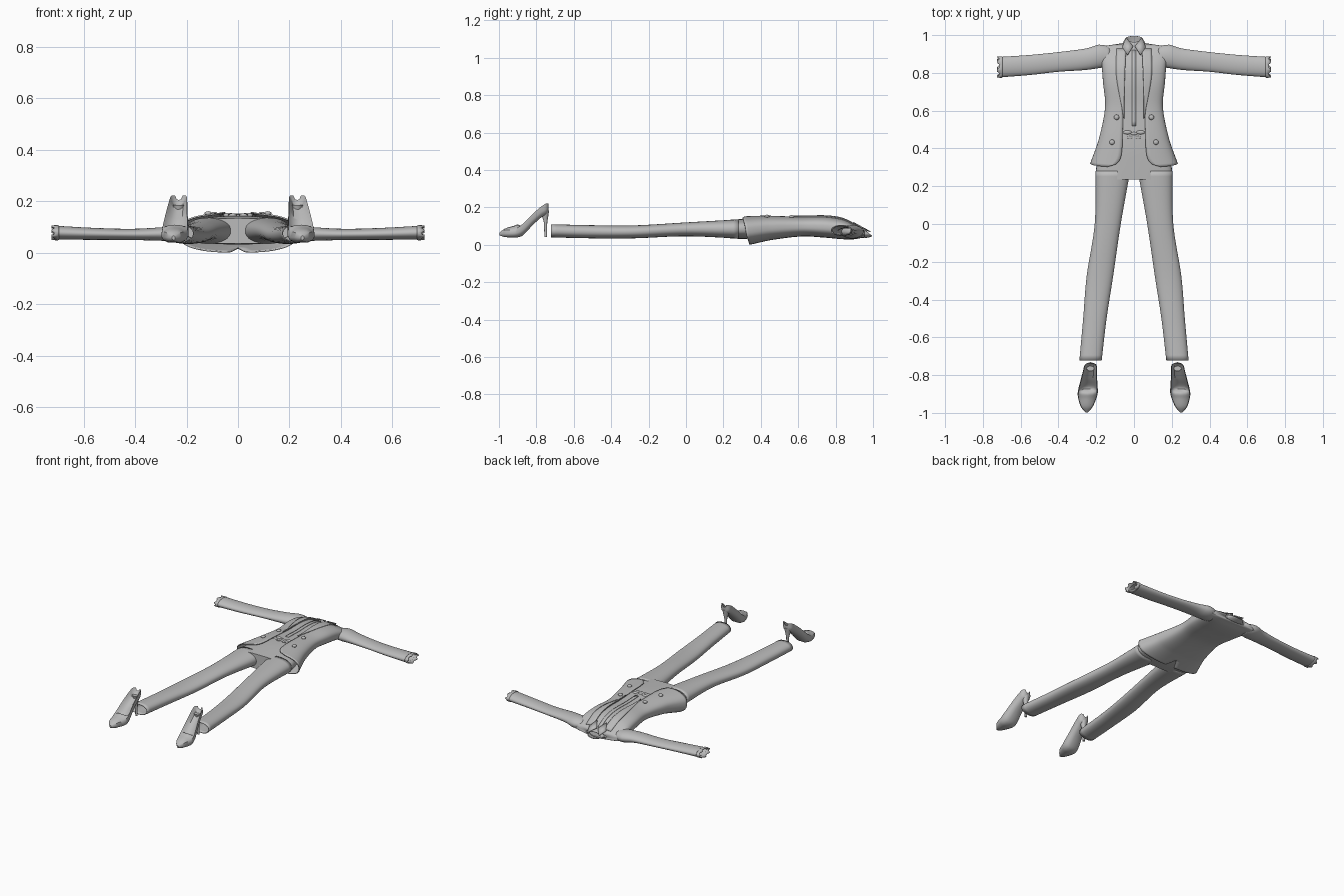
import bpy, bmesh, math
from mathutils import Vector

cube = bpy.data.objects.get("Cube")
if cube:
    bpy.data.objects.remove(cube, do_unlink=True)

cloth = bpy.data.materials.new("plain grey")
cloth.use_nodes = True
GREY = (0.5, 0.5, 0.5, 1)
cloth.diffuse_color = GREY
cloth.node_tree.nodes["Principled BSDF"].inputs["Base Color"].default_value = GREY
POWER = 0.75          # squareness of the body cross-sections


def finish(name, bm, mirror=False, thick=0.0):
    bmesh.ops.remove_doubles(bm, verts=bm.verts, dist=0.0002)
    bmesh.ops.recalc_face_normals(bm, faces=bm.faces)
    mesh = bpy.data.meshes.new(name)
    bm.to_mesh(mesh)
    bm.free()
    mesh.materials.append(cloth)
    ob = bpy.data.objects.new(name, mesh)
    bpy.context.collection.objects.link(ob)
    if mirror:
        mod = ob.modifiers.new("mirror", 'MIRROR')
        mod.merge_threshold = 0.0005
    if thick:
        mod = ob.modifiers.new("thickness", 'SOLIDIFY')
        mod.thickness = thick
    bpy.ops.object.select_all(action='DESELECT')
    ob.select_set(True)
    bpy.context.view_layer.objects.active = ob
    bpy.ops.object.shade_smooth_by_angle(angle=math.radians(40))
    return ob


def skin(name, rings, closed=True, caps=False, **kw):
    """Bridge a list of point rings into a surface."""
    bm = bmesh.new()
    rows = [[bm.verts.new(p) for p in ring] for ring in rings]
    n = len(rows[0])
    for a, b in zip(rows, rows[1:]):
        for i in range(n if closed else n - 1):
            j = (i + 1) % n
            bm.faces.new((a[i], a[j], b[j], b[i]))
    if caps:
        bm.faces.new(rows[0])
        bm.faces.new(rows[-1])
    return finish(name, bm, **kw)


def sample(rows, t):
    """Smooth interpolation of a table whose first column is the position."""
    rows = sorted(rows)
    t = min(max(t, rows[0][0]), rows[-1][0])
    i = max(k for k in range(len(rows) - 1) if rows[k][0] <= t)
    a, b = rows[i], rows[i + 1]
    p, q = rows[max(i - 1, 0)], rows[min(i + 2, len(rows) - 1)]
    h = b[0] - a[0]
    u = (t - a[0]) / h
    out = []
    for k in range(1, len(a)):
        m0 = (b[k] - p[k]) / (b[0] - p[0]) * h
        m1 = (q[k] - a[k]) / (q[0] - a[0]) * h
        out.append((2*u**3 - 3*u**2 + 1) * a[k] + (u**3 - 2*u*u + u) * m0
                   + (3*u*u - 2*u**3) * b[k] + (u**3 - u*u) * m1)
    return out


def steps(a, b, n):
    return [a + (b - a) * i / n for i in range(n + 1)]


def bend(v, p):
    return math.copysign(abs(v) ** p, v)


def oval(rx, lo, hi, ang, p=POWER):
    """Point of a squarish oval, measured from the chest side."""
    return (rx * bend(math.sin(ang), p),
            (lo + hi) / 2 + (hi - lo) / 2 * bend(math.cos(ang), p))


def tube(name, rows, n, tilt=0.0, p=POWER, sides=32, **kw):
    """Loft along y; rows are (y, centre x, half width, low z, high z)."""
    rings = []
    for y in steps(rows[0][0], rows[-1][0], n):
        cx, rx, lo, hi = sample(rows, y)
        ring = []
        for i in range(sides):
            x, z = oval(rx, lo, hi, math.tau * i / sides, p)
            ring.append((cx + x, y - tilt * (z - (lo + hi) / 2), z))
        rings.append(ring)
    return skin(name, rings, **kw)


# Jacket body: y, half width, back z, chest z; open front and back vent
JACKET = [(.30, .232, .0, .155), (.45, .186, .025, .157), (.62, .153, .045, .151),
          (.75, .164, .038, .152), (.84, .171, .03, .138), (.90, .178, .03, .108),
          (.94, .172, .037, .085), (.955, .075, .037, .075)]
GAP = [(.30, .14), (.315, .095), (.36, .068), (.50, .06), (.75, .054), (.955, .045)]


def chest(x, y):
    rx, lo, hi = sample(JACKET, y)
    s = min(abs(x) / rx, 1) ** (1 / POWER)
    return (lo + hi) / 2 + (hi - lo) / 2 * (1 - s * s) ** (POWER / 2)


rings = []
for y in steps(.30, .955, 44):
    rx, lo, hi = sample(JACKET, y)
    gap = sample(GAP, y)[0]
    low = max(0, (.45 - y) / .15)
    start = math.asin(min(gap / rx, 1) ** (1 / POWER))
    end = math.pi - .07 * max(0, (.38 - y) / .08)
    ring = []
    for a in steps(start, end, 28):
        x, z = oval(rx, lo, hi, a)
        ring.append((x, y + .02 * low * (1 - math.cos(a)), z))
    rings.append(ring)
skin("jacket_body", rings, closed=False, mirror=True, thick=.006)

# Lapels folded back along the jacket opening
rings = []
for y in steps(.56, .93, 16):
    u = (y - .56) / .37
    width = .004 + .046 * math.sin(min(u * 1.25, 1) * math.pi / 2) ** 1.5
    gap = sample(GAP, y)[0]
    rings.append([(gap - .004 + width * k, y, chest(gap + width * k, y) + .007 - .003 * k)
                  for k in steps(0, 1, 4)])
skin("lapels", rings, closed=False, mirror=True, thick=.005)

# Shirt inside the jacket, with a button strip
SHIRT = [(y, 0, rx - .012, lo + .008, hi - .007) for y, rx, lo, hi in JACKET[1:]]
tube("shirt", SHIRT, 24)
strip = [[(x, y, chest(x, y) - .003) for x in (-.011, 0, .011)] for y in steps(.52, .92, 16)]
skin("shirt_button_strip", strip, closed=False, thick=.003)

# Shirt collar: slanted neck ring and two pointed flaps
tube("collar_band", [(.93, 0, .07, .036, .092), (.955, 0, .06, .04, .085),
                     (.980, 0, .046, .045, .077)], 6, tilt=1.0, p=1, thick=.004)
bm = bmesh.new()
flap = [(.004, .94, .092), (.042, .985, .068), (.062, .935, .088), (.034, .893, .118)]
bm.faces.new([bm.verts.new(p) for p in flap])
finish("collar_flaps", bm, mirror=True, thick=.005)

# Sleeves along x: x, centre y, half depth, centre z, half height
SLEEVE = [(.12, .885, .05, .068, .03), (.18, .888, .062, .07, .036), (.25, .873, .057, .073, .029),
          (.40, .858, .052, .071, .022), (.55, .842, .053, .073, .023), (.715, .83, .054, .078, .027)]


def arm_ring(x, grow=0.0, jag=0.0, sides=28):
    cy, ry, cz, rz = sample(SLEEVE, x)
    return [(x + jag * (i % 4 < 2), cy + (ry + grow) * math.cos(math.tau * i / sides),
             cz + (rz + grow) * math.sin(math.tau * i / sides)) for i in range(sides)]


skin("sleeves", [arm_ring(x) for x in steps(.12, .715, 26)], mirror=True, thick=.004)
# Uneven cuffs at the sleeve ends
skin("cuffs", [arm_ring(.695, .001), arm_ring(.70, .003), arm_ring(.712, .002, .012)],
     mirror=True, thick=.006)

# Trousers: hips and two tapering legs
tube("trouser_hips", [(.235, 0, .204, .035, .134), (.30, 0, .2, .032, .138),
                      (.40, 0, .175, .037, .143), (.52, 0, .148, .05, .143)], 12, caps=True)
tube("trouser_legs", [(-.722, .23, .059, .04, .11), (-.50, .207, .062, .035, .105),
                      (-.28, .181, .07, .035, .104), (0, .139, .069, .046, .12),
                      (.28, .112, .092, .034, .136)], 36, p=.9, mirror=True, thick=.004)

# Knotted waist tie
bm = bmesh.new()
for x, y, r in ((0, .478, .018), (.035, .485, .022), (-.035, .485, .022),
                (.022, .458, .016), (-.022, .458, .016)):
    made = bmesh.ops.create_uvsphere(bm, u_segments=14, v_segments=8, radius=r)["verts"]
    for v in made:
        v.co = Vector((v.co.x * 1.1 + x, v.co.y * .5 + y, v.co.z * .4 + .146))
finish("waist_tie", bm)

# Jacket buttons
bm = bmesh.new()
for x, y in ((.092, .565), (.116, .433)):
    made = bmesh.ops.create_uvsphere(bm, u_segments=16, v_segments=8, radius=.014)["verts"]
    for v in made:
        v.co = Vector((v.co.x + x, v.co.y + y, v.co.z * .6 + chest(x, y) + .003))
finish("jacket_buttons", bm, mirror=True)

# Shoes: y, centre x, half width, sole z, rim z, inside z
SHOE = [(-.997, .25, .006, .05, .062, .066), (-.97, .25, .03, .042, .078, .086),
        (-.92, .247, .049, .039, .082, .102), (-.895, .245, .053, .041, .095, .108),
        (-.87, .243, .051, .052, .115, .085), (-.82, .238, .043, .105, .165, .128),
        (-.77, .232, .036, .15, .208, .17), (-.745, .23, .031, .165, .222, .19),
        (-.735, .23, .016, .175, .222, .205)]
rings = []
for y in steps(-.997, -.735, 30):
    cx, w, lo, rim, inner = sample(SHOE, y)
    half = [(.45, lo), (.85, lo + .2 * (rim - lo)), (1, lo + .5 * (rim - lo)),
            (.92, rim), (.8, rim + .25 * (inner - rim)), (.5, rim + .85 * (inner - rim))]
    ring = half + [(0, inner)] + [(-x, z) for x, z in reversed(half)] + [(0, lo)]
    rings.append([(cx + w * x, y, z) for x, z in ring])
skin("shoes", rings, caps=True, mirror=True)

# Slim shoe heels
rings = []
for z, r in ((.185, .024), (.155, .017), (.12, .009), (.05, .007), (.043, .007)):
    rings.append([(.23 + r * math.cos(math.tau * i / 16),
                   -.748 - .3 * r + r * math.sin(math.tau * i / 16), z) for i in range(16)])
skin("shoe_heels", rings, caps=True, mirror=True)
